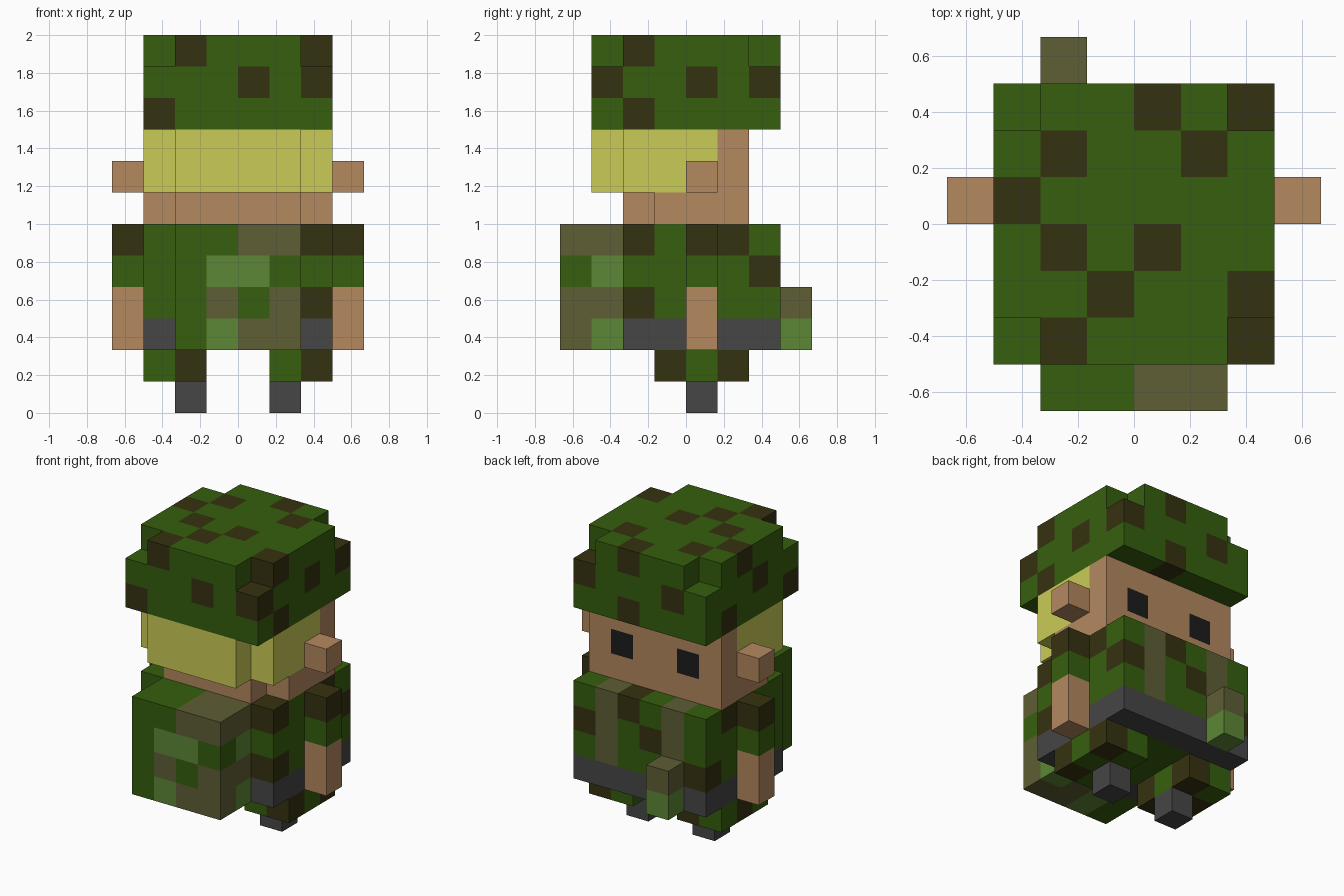
import bpy, bmesh

if "Cube" in bpy.data.objects:
    bpy.data.objects.remove(bpy.data.objects["Cube"])

U = 1 / 6  # edge of one block


def lin(c):
    c /= 255
    return c / 12.92 if c <= 0.04045 else ((c + 0.055) / 1.055) ** 2.4


COLOURS = {
    "green": (54, 95, 14), "brown": (53, 50, 16), "olive": (94, 94, 53),
    "light_green": (93, 135, 54), "skin": (180, 136, 95),
    "blond": (202, 203, 87), "grey": (70, 70, 70), "black": (28, 28, 28),
}
MATS = {}
for n, rgb in COLOURS.items():
    MATS[n] = bpy.data.materials.new(n)
    MATS[n].diffuse_color = (*[lin(c) for c in rgb], 1)
NAMES = list(COLOURS)


def box(x0, x1, y0, y1, z0, z1):
    return {(x, y, z) for x in range(x0, x1) for y in range(y0, y1) for z in range(z0, z1)}


def mirror(cells):
    return cells | {(-1 - x, y, z) for x, y, z in cells}


PARTS = {}


def part(name, cells, rule):
    PARTS[name] = (cells, rule)


# Boots and checkered trouser legs
part("boots", mirror(box(1, 2, 0, 1, 0, 1)), lambda c, n: "grey")
part("legs", mirror(box(1, 3, -1, 2, 1, 2)),
     lambda c, n: "brown" if (c[0] + c[1]) % 2 else "green")

# Jacket with belt, shoulder straps and spots
jacket_spots = {(2, -2, 5), (2, -2, 3), (2, 1, 5), (2, 2, 4), (2, 0, 5), (0, 2, 5), (-1, 2, 4),
                (-3, 2, 3), (-3, 1, 5), (-3, -1, 4)}


def jacket_rule(c, n):
    x, y, z = c
    if z == 2:
        return "grey" if x in (-3, 2) or y in (-2, 2) else "green"
    if x in (-2, 1) and y in (-2, 2):
        return "olive"
    return "brown" if c in jacket_spots else "green"


part("jacket", box(-3, 3, -2, 3, 2, 6), jacket_rule)

# Arms: sleeve on top, bare forearm below
part("arms", mirror(box(3, 4, 0, 1, 2, 6)),
     lambda c, n: ("skin", "skin", "green", "brown")[c[2] - 2])

# Pack: colour by column, bottom row first
pack_rows = [("green", "light_green", "olive", "olive"),
             ("green", "olive", "green", "olive"),
             ("green", "light_green", "light_green", "green"),
             ("green", "green", "olive", "olive")]


def pack_rule(c, n):
    x, y, z = c
    if y == -3 and x == 1 and z in (2, 4):
        return "light_green"
    return pack_rows[z - 2][x + 2]


part("pack", box(-2, 2, -4, -2, 2, 6), pack_rule)

# Belt pouch
part("pouch", box(-2, -1, 3, 4, 2, 4),
     lambda c, n: "olive" if c[2] == 3 else "light_green")

# Head with eyes as painted faces, hair and ears
def head_rule(c, n):
    return "black" if n == (0, 1, 0) and c[0] in (-2, 1) and c[2] == 7 else "skin"


neck = box(-3, 3, -1, 2, 6, 7) | box(-2, 2, -2, -1, 6, 7)
hair = (box(-2, 2, -3, -2, 7, 9) | box(-3, 3, -2, 0, 7, 9)
        | mirror(box(2, 3, 0, 1, 8, 9)))
part("head", (neck | box(-3, 3, 0, 2, 7, 9)) - hair, head_rule)
part("hair", hair, lambda c, n: "blond")
part("ears", mirror(box(3, 4, 0, 1, 7, 8)), lambda c, n: "skin")

# Cap with notched top corners and spots
cap_spots = {
    (0, 2, 11), (-2, 1, 11), (1, 1, 11), (-3, 0, 11), (-2, -1, 11), (0, -1, 11),
    (-1, -2, 11), (2, -2, 11), (-2, -3, 11),
    (2, 2, 10), (2, -3, 10), (0, -3, 10), (2, 0, 10), (-2, 2, 10), (-3, -1, 10),
    (-3, -3, 9), (2, -2, 9), (0, 2, 9), (-3, 1, 9)}
corners = mirror(box(2, 3, -3, -2, 11, 12) | box(2, 3, 2, 3, 11, 12))
part("cap", box(-3, 3, -3, 3, 9, 12) - corners,
     lambda c, n: "brown" if c in cap_spots else "green")

# Build each part from its outer block faces
SOLID = set().union(*[p[0] for p in PARTS.values()])
for name, (cells, rule) in PARTS.items():
    bm = bmesh.new()
    verts = {}
    used = []
    for c in sorted(cells):
        for axis in range(3):
            for s in (-1, 1):
                n = tuple(s if i == axis else 0 for i in range(3))
                if tuple(a + b for a, b in zip(c, n)) in SOLID:
                    continue
                a, b = (axis + 1) % 3, (axis + 2) % 3
                quad = []
                for da, db in ((0, 0), (1, 0), (1, 1), (0, 1))[::s]:
                    p = list(c)
                    p[axis] += s > 0
                    p[a] += da
                    p[b] += db
                    p = tuple(p)
                    if p not in verts:
                        verts[p] = bm.verts.new([v * U for v in p])
                    quad.append(verts[p])
                f = bm.faces.new(quad)
                col = rule(c, n)
                if col not in used:
                    used.append(col)
                f.material_index = used.index(col)
    me = bpy.data.meshes.new(name)
    bm.to_mesh(me)
    bm.free()
    for col in used:
        me.materials.append(MATS[col])
    bpy.context.collection.objects.link(bpy.data.objects.new(name, me))

for m in bpy.data.materials:
    if m.users and not m.is_grease_pencil:
        m.use_nodes = True
        m.node_tree.nodes["Principled BSDF"].inputs["Base Color"].default_value = m.diffuse_color
